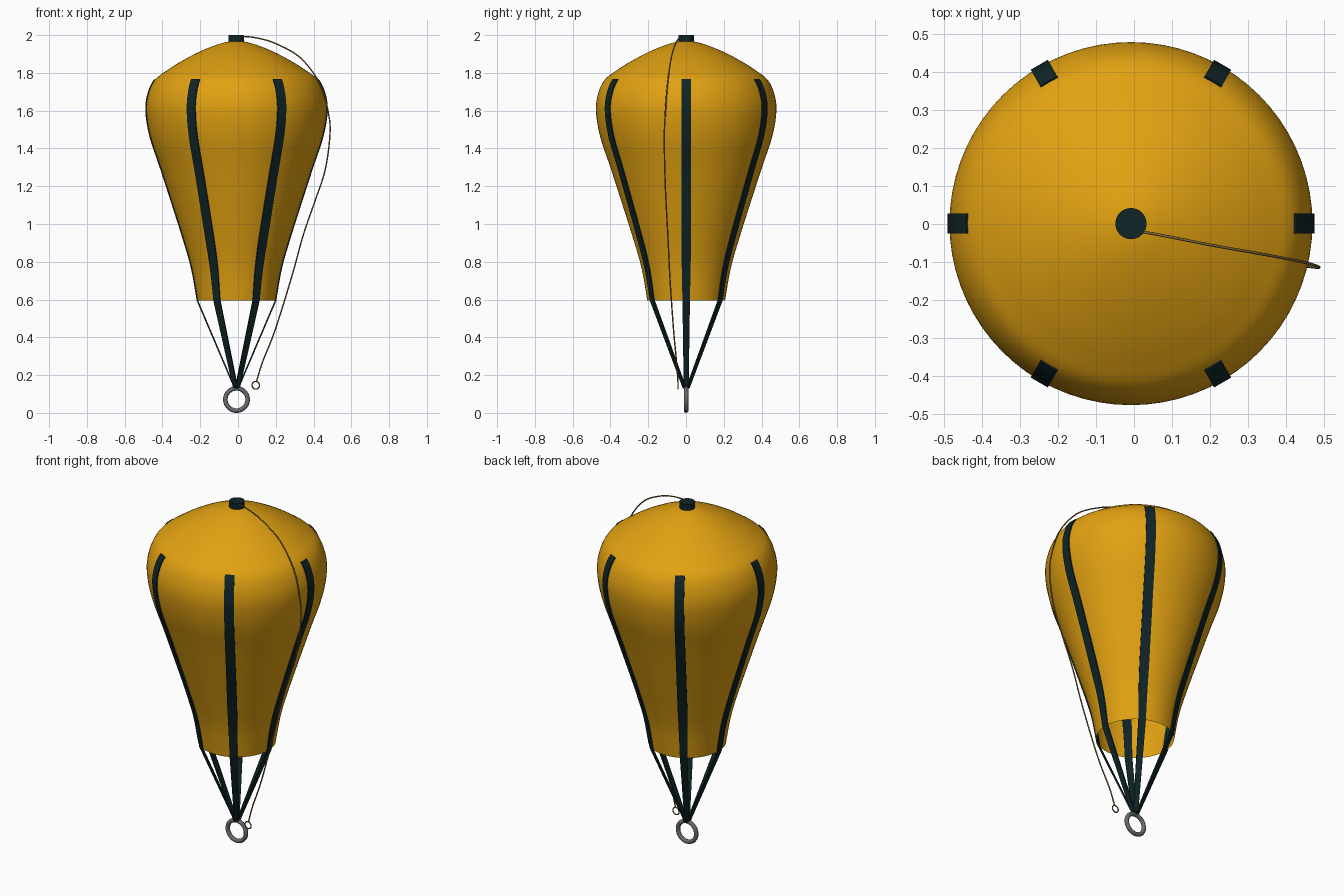
import bpy, bmesh, math
from mathutils import Vector

if "Cube" in bpy.data.objects:
    bpy.data.objects.remove(bpy.data.objects["Cube"])

AXIS = Vector((-0.008, 0.001, 0))


def material(name, rgb):
    m = bpy.data.materials.new(name)
    m.use_nodes = True
    m.diffuse_color = (*rgb, 1)
    m.node_tree.nodes["Principled BSDF"].inputs["Base Color"].default_value = (*rgb, 1)
    return m


YELLOW = material("golden yellow", (0.76, 0.36, 0.006))
DARK = material("dark teal webbing", (0.005, 0.018, 0.020))
GREY = material("grey metal", (0.14, 0.14, 0.16))
BROWN = material("brown cord", (0.24, 0.15, 0.035))


def spline(points, steps):
    """Catmull-Rom curve through the points."""
    p = [Vector(q) for q in points]
    p = [2 * p[0] - p[1]] + p + [2 * p[-1] - p[-2]]
    out = []
    for i in range(1, len(p) - 2):
        a, b, c, d = p[i - 1:i + 3]
        for s in range(steps):
            t = s / steps
            out.append(0.5 * (2 * b + (c - a) * t + (2 * a - 5 * b + 4 * c - d) * t ** 2
                              + (3 * b - a - 3 * c + d) * t ** 3))
    return out + [p[-2]]


def finish(obj, mat, smooth=True):
    obj.data.materials.append(mat)
    bpy.ops.object.select_all(action='DESELECT')
    bpy.context.view_layer.objects.active = obj
    obj.select_set(True)
    if smooth:
        bpy.ops.object.shade_smooth_by_angle(angle=math.radians(35))


def mesh_object(name, bm, mat, smooth=True):
    bmesh.ops.recalc_face_normals(bm, faces=bm.faces)
    me = bpy.data.meshes.new(name)
    bm.to_mesh(me)
    bm.free()
    obj = bpy.data.objects.new(name, me)
    bpy.context.collection.objects.link(obj)
    finish(obj, mat, smooth)
    return obj


# Envelope: lathed profile (radius, height), open at the hem
profile = spline([(0.206, 0.595), (0.235, 0.76), (0.283, 0.93), (0.395, 1.28), (0.455, 1.46),
                  (0.478, 1.6), (0.465, 1.695), (0.43, 1.765), (0.37, 1.812), (0.295, 1.86),
                  (0.19, 1.915), (0.08, 1.957), (0.0, 1.972)], 4)
bm = bmesh.new()
verts = [bm.verts.new(AXIS + Vector((r, 0, z))) for r, z in profile]
edges = [bm.edges.new(pair) for pair in zip(verts, verts[1:])]
bmesh.ops.spin(bm, geom=verts + edges, cent=AXIS, axis=(0, 0, 1), angle=math.tau, steps=72)
bmesh.ops.remove_doubles(bm, verts=bm.verts, dist=1e-4)
mesh_object("envelope", bm, YELLOW)

# Straps: flat webbing hugging the envelope, then tapering down to the ring
hug = [Vector(p) for p in profile if p[1] <= 1.766]
path = [Vector((0.008, 0.13))] + hug
for i in range(6):
    angle = i * math.tau / 6
    out = Vector((math.cos(angle), math.sin(angle), 0))
    side = Vector((-out.y, out.x, 0))
    bm = bmesh.new()
    rings = []
    for k, p in enumerate(path):
        t = (path[min(k + 1, len(path) - 1)] - path[max(k - 1, 0)]).normalized()
        half = 0.013 if k == 0 else 0.020 + 0.006 * min(1, (p.y - 0.595) / 0.3)
        ring = []
        for w, off in ((-half, -0.003), (half, -0.003), (half, 0.005), (-half, 0.005)):
            r, z = p.x + t.y * off, p.y - t.x * off
            ring.append(bm.verts.new(AXIS + out * r + side * w + Vector((0, 0, z))))
        rings.append(ring)
    for a, b in zip(rings, rings[1:]):
        for j in range(4):
            bm.faces.new((a[j], a[(j + 1) % 4], b[(j + 1) % 4], b[j]))
    bm.faces.new(rings[0])
    bm.faces.new(rings[-1])
    mesh_object(f"strap_{i + 1}", bm, DARK)

# Crown cap
bpy.ops.mesh.primitive_cylinder_add(vertices=32, radius=0.041, depth=0.035,
                                    location=AXIS + Vector((0, 0, 1.9825)))
bpy.context.object.name = "crown_cap"
finish(bpy.context.object, DARK)


def upright_ring(name, location, major, minor, mat):
    bpy.ops.mesh.primitive_torus_add(major_segments=40, minor_segments=12, major_radius=major,
                                     minor_radius=minor, location=location,
                                     rotation=(math.pi / 2, 0, 0))
    bpy.context.object.name = name
    finish(bpy.context.object, mat)


upright_ring("lifting_ring", AXIS + Vector((0, 0, 0.071)), 0.059, 0.012, GREY)
upright_ring("cord_loop", (0.094, -0.042, 0.146), 0.020, 0.0035, BROWN)

# Release cord from the cap down to its loop
cord_points = spline([(0.02, -0.02, 1.994), (0.10, -0.035, 1.985), (0.20, -0.055, 1.955),
                      (0.33, -0.078, 1.88), (0.435, -0.098, 1.74), (0.48, -0.11, 1.58),
                      (0.486, -0.115, 1.46), (0.46, -0.112, 1.28), (0.407, -0.106, 1.12),
                      (0.345, -0.096, 0.94), (0.287, -0.086, 0.73), (0.197, -0.066, 0.44),
                      (0.13, -0.05, 0.27), (0.098, -0.043, 0.167)], 5)
curve = bpy.data.curves.new("release_cord", 'CURVE')
curve.dimensions = '3D'
curve.bevel_depth = 0.0037
curve.bevel_resolution = 2
curve.use_fill_caps = True
line = curve.splines.new('POLY')
line.points.add(len(cord_points) - 1)
for point, co in zip(line.points, cord_points):
    point.co = (*co, 1)
    line.use_smooth = True
cord = bpy.data.objects.new("release_cord", curve)
bpy.context.collection.objects.link(cord)
finish(cord, BROWN, smooth=False)
